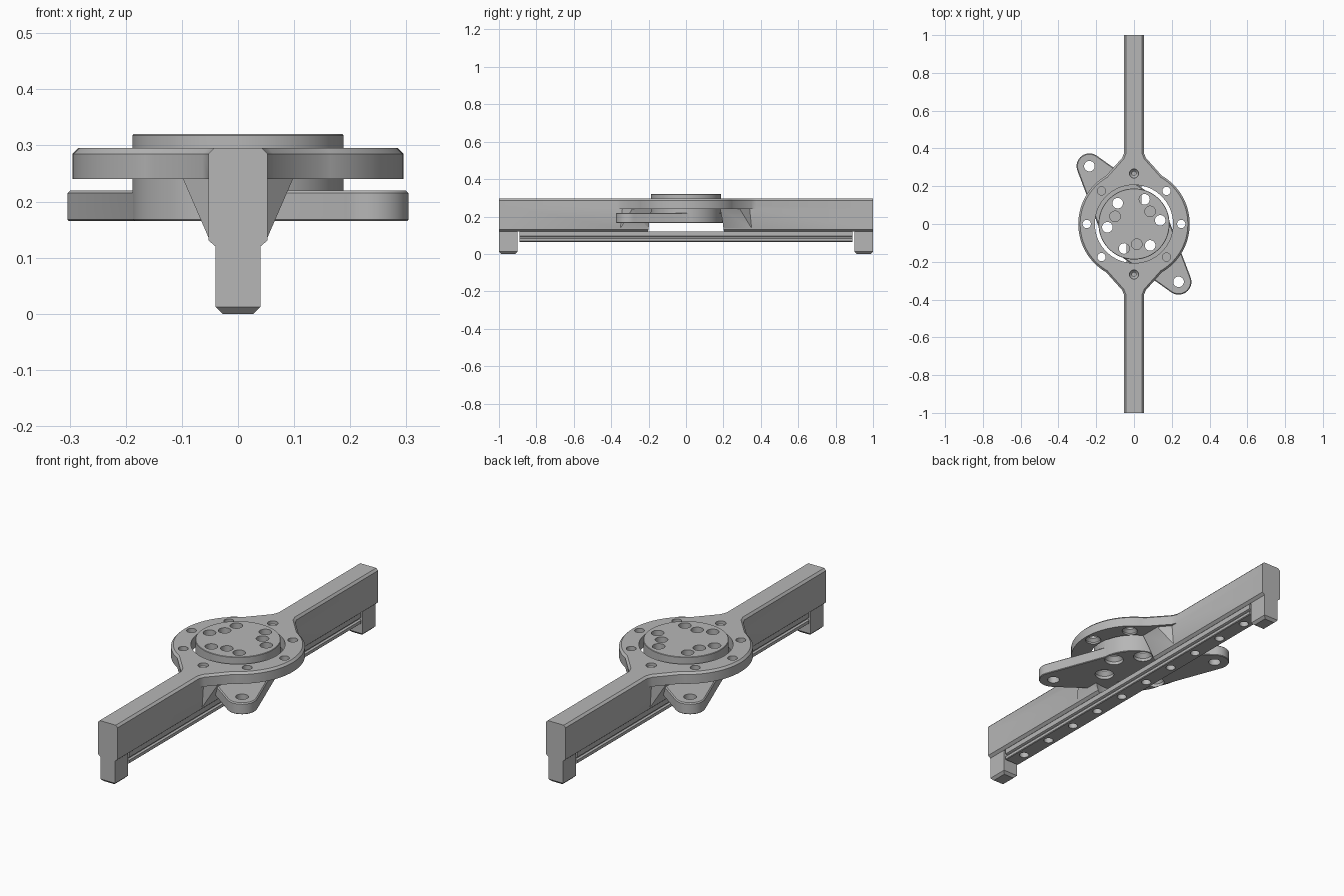
import bpy, bmesh, math
from mathutils import Vector

if "Cube" in bpy.data.objects:
    bpy.data.objects.remove(bpy.data.objects["Cube"])

grey = bpy.data.materials.new("machined_grey")
grey.use_nodes = True
grey.diffuse_color = (0.47, 0.47, 0.47, 1)
grey.node_tree.nodes["Principled BSDF"].inputs["Base Color"].default_value = (0.47, 0.47, 0.47, 1)


def make(name, bm):
    bmesh.ops.recalc_face_normals(bm, faces=bm.faces)
    mesh = bpy.data.meshes.new(name)
    bm.to_mesh(mesh)
    bm.free()
    mesh.materials.append(grey)
    obj = bpy.data.objects.new(name, mesh)
    bpy.context.collection.objects.link(obj)
    return obj


def loft(bm, loops):
    rings = [[bm.verts.new(p) for p in loop] for loop in loops]
    for a, b in zip(rings, rings[1:]):
        for i in range(len(a)):
            j = (i + 1) % len(a)
            bm.faces.new((a[i], a[j], b[j], b[i]))
    bm.faces.new(rings[0])
    bm.faces.new(rings[-1])


def circle(x, y, r, z, n=32):
    return [(x + r * math.cos(math.tau * i / n), y + r * math.sin(math.tau * i / n), z)
            for i in range(n)]


def lathe(bm, x, y, profile, n=32):
    loft(bm, [circle(x, y, r, z, n) for r, z in profile])


def hull(name, points):
    bm = bmesh.new()
    for p in points:
        bm.verts.new(p)
    bmesh.ops.convex_hull(bm, input=bm.verts)
    bmesh.ops.dissolve_limit(bm, angle_limit=0.001, verts=bm.verts, edges=bm.edges)
    return make(name, bm)


def block(name, sections, y0, y1):
    # sections holds (half width, height) pairs
    return hull(name, [(s * w, y, z) for w, z in sections for y in (y0, y1) for s in (-1, 1)])


def combine(obj, other, operation):
    mod = obj.modifiers.new("combine", "BOOLEAN")
    mod.operation = operation
    mod.solver = "EXACT"
    mod.object = other
    bpy.context.view_layer.objects.active = obj
    bpy.ops.object.modifier_apply(modifier=mod.name)
    bpy.data.objects.remove(other)


def smooth(obj):
    bpy.ops.object.select_all(action="DESELECT")
    obj.select_set(True)
    bpy.context.view_layer.objects.active = obj
    bpy.ops.object.shade_smooth_by_angle(angle=math.radians(25))


def inset(outline, d):
    # mitred inset of a counter-clockwise outline, beam ends stay in place
    result = []
    for i, p in enumerate(outline):
        a = (p - outline[i - 1]).normalized()
        b = (outline[(i + 1) % len(outline)] - p).normalized()
        na, nb = Vector((-a.y, a.x)), Vector((-b.y, b.x))
        q = p + (na + nb) * d / (1 + na.dot(nb))
        if abs(p.y) > 0.99:
            q.y = p.y
        result.append(q)
    return result


# Frame plate: ring with two necks running into the beams
quarter = [Vector((0.295 * math.cos(math.radians(a)), 0.295 * math.sin(math.radians(a))))
           for a in range(0, 61, 4)]
quarter += [Vector(p) for p in ((0.063, 0.35), (0.053, 0.375), (0.053, 1))]
half = quarter + [Vector((-p.x, p.y)) for p in reversed(quarter)]
outline = half + [-p for p in half[1:-1]]
top = inset(outline, 0.01)
bm = bmesh.new()
loft(bm, [[(p.x, p.y, z) for p in shape]
          for shape, z in ((outline, 0.24), (outline, 0.285), (top, 0.295))])
frame = make("ring_frame", bm)

# Beams and tapered gussets below the plate
for s in (-1, 1):
    beam = block("beam", [(0.04, 0.12), (0.053, 0.131), (0.053, 0.26)], s * 0.19, s)
    combine(frame, beam, "UNION")
    gusset = []
    for side in (-1, 1):
        for x, y, z in ((0.1, 0.15, 0.245), (0.1, 0.285, 0.245), (0.053, 0.34, 0.245),
                        (0.05, 0.15, 0.13), (0.05, 0.355, 0.13)):
            gusset.append((side * x, s * y, z))
    combine(frame, hull("gusset", gusset), "UNION")
    # Foot under each beam end
    foot = block("foot", [(0.04, 0.012), (0.04, 0.125)], s * 0.9, s)
    foot_base = hull("foot_base", [(a * w, s * (0.95 + b * h), z)
                                   for w, h, z in ((0.028, 0.038, 0), (0.04, 0.05, 0.012))
                                   for a in (-1, 1) for b in (-1, 1)])
    combine(foot, foot_base, "UNION")
    foot.name = "front_foot" if s < 0 else "back_foot"

# Bore and bolt holes of the ring
bm = bmesh.new()
lathe(bm, 0, 0, [(0.207, 0.05), (0.207, 0.4)], 96)
through = [(0.022, 0.35), (0.022, 0.262), (0.036, 0.248), (0.036, 0.2)]
for x, y in ((0.25, 0), (-0.25, 0), (0.172, 0.175), (-0.172, 0.175),
             (0.172, -0.175), (-0.172, -0.175)):
    lathe(bm, x, y, through)
for y in (-0.267, 0.267):
    lathe(bm, 0, y, [(0.024, 0.35), (0.024, 0.28), (0.011, 0.265), (0.011, 0.2)])
combine(frame, make("ring_cutter", bm), "DIFFERENCE")
smooth(frame)

# Turntable disc
bm = bmesh.new()
lathe(bm, 0, 0, [(0.185, 0.165), (0.188, 0.168), (0.188, 0.318), (0.186, 0.32)], 96)
table = make("turntable", bm)

# Two tapering arms with rounded ends
for s in (-1, 1):
    cx, cy = s * 0.236, -s * 0.306
    points = []
    for d, z in ((0.003, 0.165), (0, 0.168), (0, 0.215), (0.005, 0.22)):
        points += circle(cx, cy, 0.068 - d, z, 48)
        points += circle(0, 0, 0.18 - d, z, 96)
    combine(table, hull("arm", points), "UNION")

# Three groups of holes in the disc, and the arm end holes
bm = bmesh.new()
for k in range(3):
    for angle, radius, blind in ((8, 0.14, False), (38, 0.108, True), (67, 0.142, False)):
        a = math.radians(angle + 120 * k)
        x, y = radius * math.cos(a), radius * math.sin(a)
        if blind:
            lathe(bm, x, y, [(0.028, 0.4), (0.028, 0.23)])
        else:
            lathe(bm, x, y, [(0.028, 0.4), (0.028, 0.2), (0.044, 0.18), (0.044, 0.1)])
for s in (-1, 1):
    lathe(bm, s * 0.236, -s * 0.306, [(0.028, 0.1), (0.028, 0.3)])
combine(table, make("disc_cutter", bm), "DIFFERENCE")
smooth(table)

# Grooved rail between the feet
side = [(0.036, 0.065), (0.039, 0.068), (0.039, 0.082), (0.03, 0.086),
        (0.03, 0.092), (0.039, 0.096), (0.039, 0.12)]
section = side + [(-x, z) for x, z in reversed(side)]
bm = bmesh.new()
loft(bm, [[(x, y, z) for x, z in section] for y in (-0.89, 0.89)])
rail = make("rail", bm)

# Row of screw holes in the rail underside
bm = bmesh.new()
for i in range(10):
    lathe(bm, 0, (i - 4.5) * 0.178, [(0.022, 0.03), (0.022, 0.105)], 24)
combine(rail, make("rail_cutter", bm), "DIFFERENCE")
smooth(rail)
